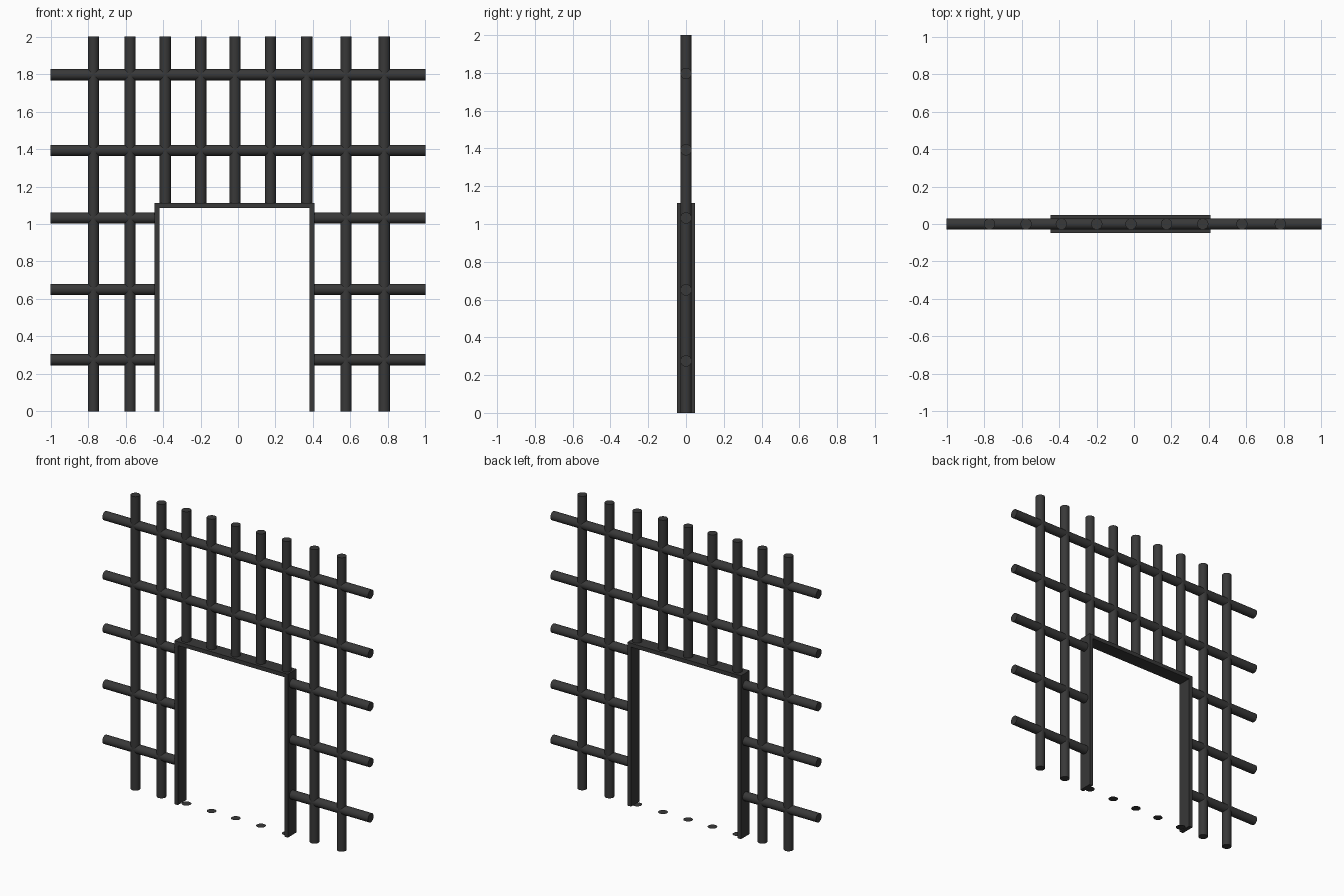
import bpy, bmesh, math
from mathutils import Matrix

cube = bpy.data.objects.get("Cube")
if cube:
    bpy.data.objects.remove(cube, do_unlink=True)

# Single dark iron colour
iron = bpy.data.materials.new("dark_iron")
iron.use_nodes = True
color = (0.04, 0.04, 0.04, 1)
iron.diffuse_color = color
iron.node_tree.nodes["Principled BSDF"].inputs["Base Color"].default_value = color

RADIUS = 0.03
SIDES = 32
TOP = 2.0
LEFT_OUT, LEFT_IN, RIGHT_IN, RIGHT_OUT = -0.447, -0.42, 0.382, 0.408
LINTEL_TOP, LINTEL_BOTTOM = 1.112, 1.085
FRAME_HALF = 0.047


def finish(bm, name, smooth=True):
    mesh = bpy.data.meshes.new(name)
    bm.to_mesh(mesh)
    bm.free()
    mesh.materials.append(iron)
    obj = bpy.data.objects.new(name, mesh)
    bpy.context.collection.objects.link(obj)
    if smooth:
        bpy.ops.object.select_all(action="DESELECT")
        obj.select_set(True)
        bpy.context.view_layer.objects.active = obj
        bpy.ops.object.shade_smooth_by_angle(angle=math.radians(40))
    return obj


def rod(name, start, end, axis, offset):
    """Round bar along x or z, offset along the other axis."""
    bm = bmesh.new()
    bmesh.ops.create_cone(bm, cap_ends=True, segments=SIDES, radius1=RADIUS,
                          radius2=RADIUS, depth=end - start)
    middle = (start + end) / 2
    if axis == "x":
        move = Matrix.Translation((middle, 0, offset)) @ Matrix.Rotation(math.pi / 2, 4, "Y")
    else:
        move = Matrix.Translation((offset, 0, middle))
    bmesh.ops.transform(bm, matrix=move, verts=bm.verts)
    return finish(bm, name)


# Full-height upright bars beside the opening
for i, x in enumerate((-0.772, -0.576, 0.576, 0.781)):
    rod(f"tall_upright_{i + 1}", 0, TOP, "z", x)

# Short upright bars over the opening, with their loose end discs on the ground
for i, x in enumerate((-0.388, -0.199, -0.016, 0.173, 0.367)):
    rod(f"short_upright_{i + 1}", LINTEL_TOP - 0.01, TOP, "z", x)
    bm = bmesh.new()
    bmesh.ops.create_circle(bm, cap_ends=True, segments=SIDES, radius=RADIUS,
                            matrix=Matrix.Translation((x, 0, 0.001)))
    finish(bm, f"ground_disc_{i + 1}", smooth=False)

# Full-width crossbars above the opening
for i, z in enumerate((1.797, 1.393)):
    rod(f"long_crossbar_{i + 1}", -1, 1, "x", z)

# Side crossbars stopping at the door frame
for i, z in enumerate((1.032, 0.651, 0.275)):
    rod(f"right_crossbar_{i + 1}", -1, LEFT_OUT + 0.01, "x", z)
    rod(f"left_crossbar_{i + 1}", RIGHT_OUT - 0.01, 1, "x", z)

# Door frame: arch profile extruded through its depth
profile = [(LEFT_OUT, 0), (LEFT_IN, 0), (LEFT_IN, LINTEL_BOTTOM), (RIGHT_IN, LINTEL_BOTTOM),
           (RIGHT_IN, 0), (RIGHT_OUT, 0), (RIGHT_OUT, LINTEL_TOP), (LEFT_OUT, LINTEL_TOP)]
bm = bmesh.new()
face = bm.faces.new([bm.verts.new((x, -FRAME_HALF, z)) for x, z in profile])
result = bmesh.ops.extrude_face_region(bm, geom=[face])
moved = [v for v in result["geom"] if isinstance(v, bmesh.types.BMVert)]
bmesh.ops.translate(bm, vec=(0, 2 * FRAME_HALF, 0), verts=moved)
bmesh.ops.recalc_face_normals(bm, faces=bm.faces)
finish(bm, "door_frame", smooth=False)
